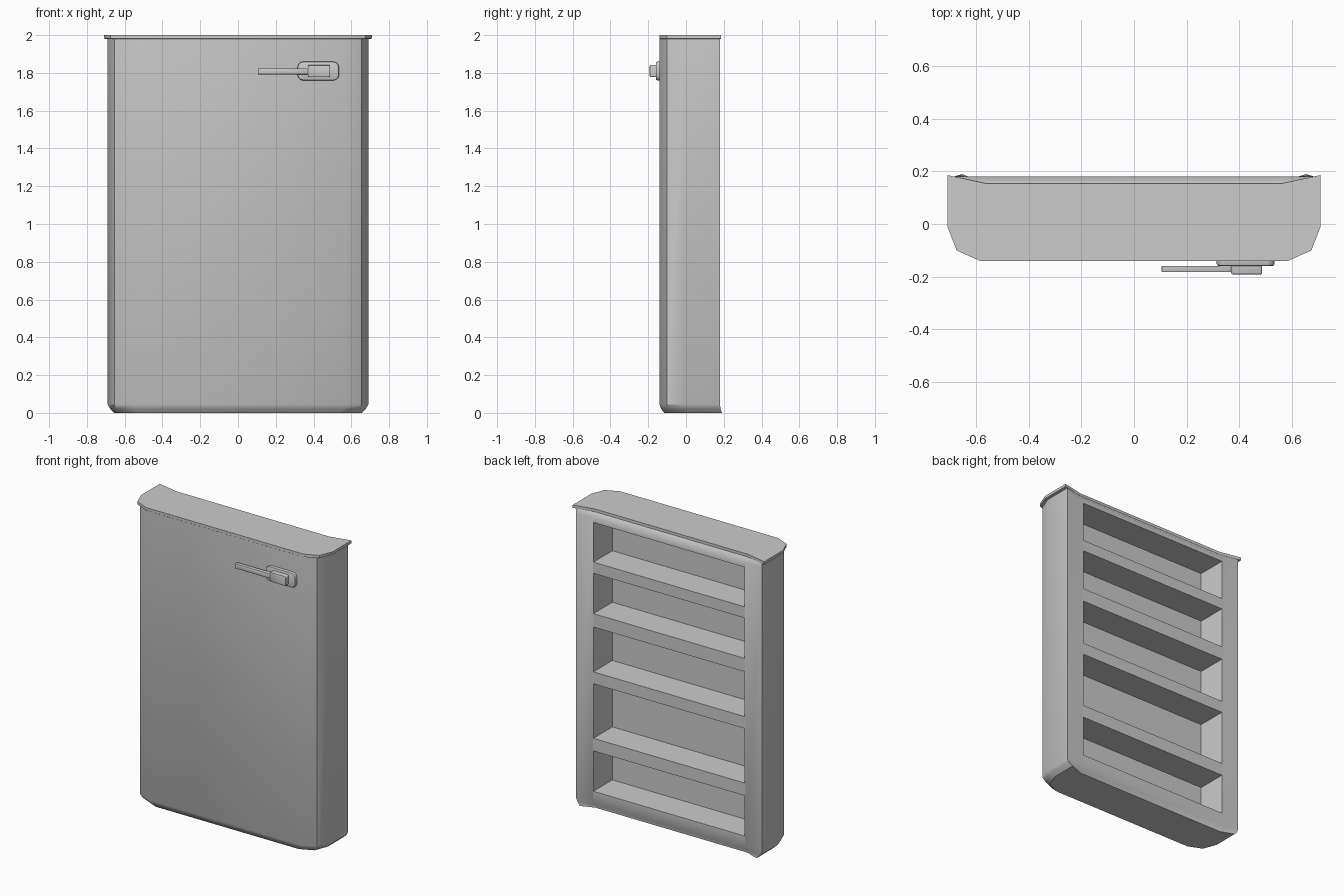
import bpy, bmesh
from mathutils import Vector

if "Cube" in bpy.data.objects:
    bpy.data.objects.remove(bpy.data.objects["Cube"])


def finish(name, bm, smooth=True):
    bmesh.ops.recalc_face_normals(bm, faces=bm.faces)
    me = bpy.data.meshes.new(name)
    bm.to_mesh(me)
    bm.free()
    ob = bpy.data.objects.new(name, me)
    bpy.context.collection.objects.link(ob)
    bpy.ops.object.select_all(action='DESELECT')
    ob.select_set(True)
    bpy.context.view_layer.objects.active = ob
    if smooth:
        bpy.ops.object.shade_smooth_by_angle(angle=0.55)
    return ob


def add_box(bm, x, y, z):
    made = bmesh.ops.create_cube(bm, size=1)['verts']
    for v in made:
        v.co = Vector([(a[0] + a[1]) / 2 + c * (a[1] - a[0])
                       for c, a in zip(v.co, (x, y, z))])


def rounded_block(name, x, y, z, radius, edge):
    # Round the corners seen from the front, then soften the front rim
    bm = bmesh.new()
    add_box(bm, x, y, z)
    depth = [e for e in bm.edges
             if abs(e.verts[0].co.y - e.verts[1].co.y) > 1e-4]
    bmesh.ops.bevel(bm, geom=depth, offset=radius, segments=3,
                    profile=0.5, affect='EDGES')
    rim = [e for e in bm.edges if all(v.co.y < y[0] + 1e-5 for v in e.verts)]
    bmesh.ops.bevel(bm, geom=rim, offset=edge, segments=2,
                    profile=0.5, affect='EDGES')
    return finish(name, bm)


def ring(bm, z, w, front, corner, back):
    # Half outline from front to back, mirrored into a closed loop
    half = [(w - 0.125, front), (w - 0.035, front + 0.04),
            (w, front + 0.13), (w, corner), (0.565, back)]
    pts = half + [(-x, y) for x, y in reversed(half)]
    return [bm.verts.new((x, y, z)) for x, y in pts]


# Door shell: curved outline lofted upward, with tucked base and top lip
bm = bmesh.new()
rings = [ring(bm, *r) for r in (
    (0.0, 0.655, -0.115, 0.19, 0.155),
    (0.022, 0.677, -0.132, 0.183, 0.162),
    (0.045, 0.69, -0.14, 0.18, 0.18),
    (1.95, 0.69, -0.14, 0.18, 0.18),
    (1.98, 0.69, -0.14, 0.18, 0.156),
    (1.981, 0.71, -0.141, 0.186, 0.155),
    (2.0, 0.71, -0.141, 0.186, 0.155))]
for a, b in zip(rings, rings[1:]):
    for i in range(len(a)):
        j = (i + 1) % len(a)
        bm.faces.new((a[i], a[j], b[j], b[i]))
bm.faces.new(rings[0][::-1])
bm.faces.new(rings[-1])
shell = finish("door_shell", bm, smooth=False)

# Five shelf recesses cut into the back
bm = bmesh.new()
for z in ((0.12, 0.39), (0.475, 0.84), (0.92, 1.22), (1.31, 1.58), (1.655, 1.92)):
    add_box(bm, (-0.56, 0.56), (-0.02, 0.3), z)
cutter = finish("shelf_cutter", bm, smooth=False)
cutter.hide_render = True

cut = shell.modifiers.new("shelves", 'BOOLEAN')
cut.operation = 'DIFFERENCE'
cut.solver = 'EXACT'
cut.object = cutter
bpy.ops.object.select_all(action='DESELECT')
shell.select_set(True)
bpy.context.view_layer.objects.active = shell
bpy.ops.object.modifier_apply(modifier=cut.name)
bpy.data.objects.remove(cutter)
bpy.ops.object.shade_smooth_by_angle(angle=0.55)

# Latch handle: backing plate, pivot block and lever
rounded_block("handle_plate", (0.315, 0.535), (-0.16, -0.13), (1.76, 1.86), 0.03, 0.008)
rounded_block("handle_pivot", (0.37, 0.488), (-0.192, -0.15), (1.777, 1.842), 0.008, 0.006)
rounded_block("handle_lever", (0.105, 0.39), (-0.183, -0.16), (1.792, 1.824), 0.003, 0.003)
